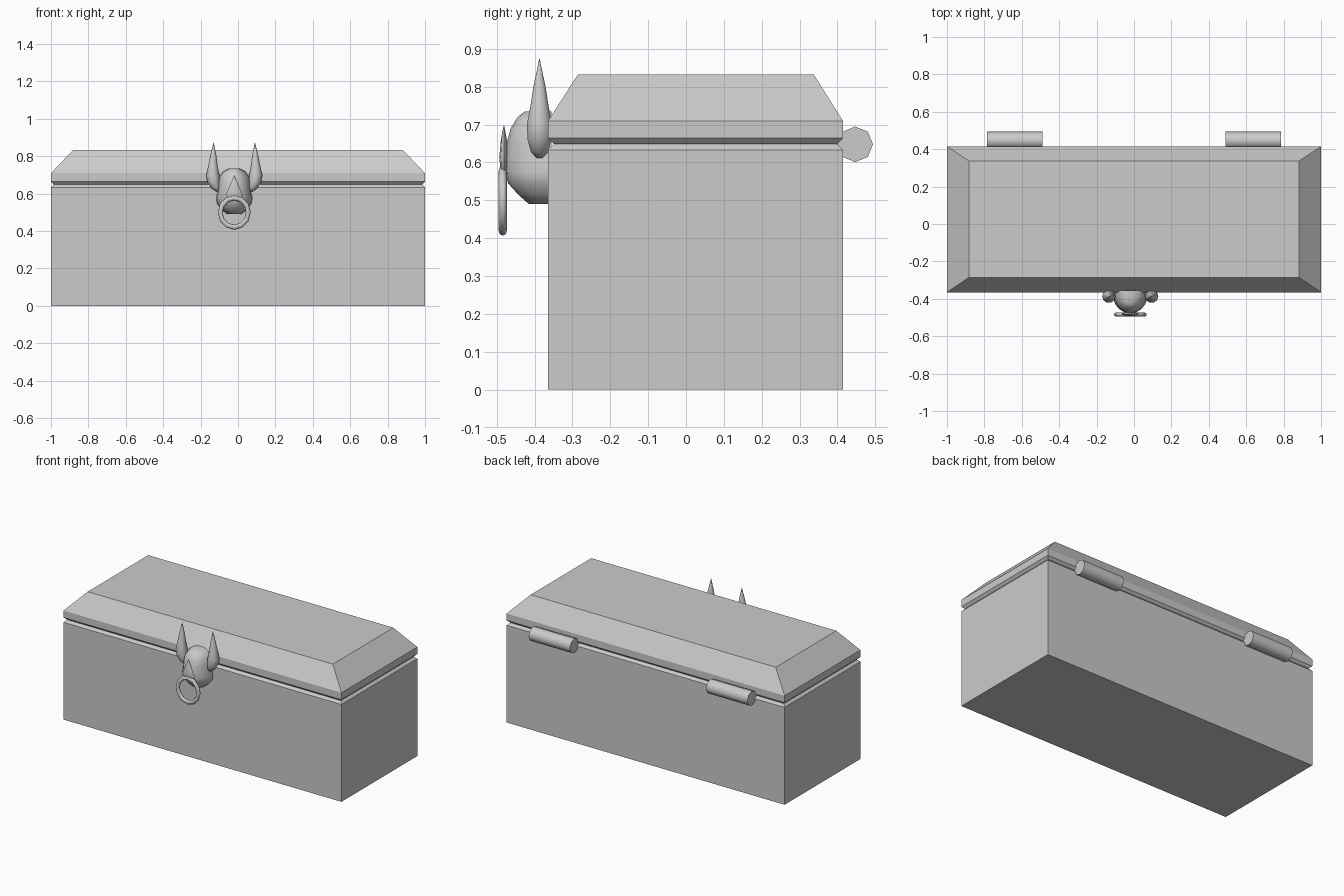
import bpy, bmesh
from math import sin, cos, pi, radians

if "Cube" in bpy.data.objects:
    bpy.data.objects.remove(bpy.data.objects["Cube"])

CX = -0.02  # centre line of the front clasp


def loft(name, rings, smooth=None):
    """Skin a stack of equal-length point rings and cap both ends."""
    bm = bmesh.new()
    vs = [[bm.verts.new(p) for p in r] for r in rings]
    n = len(rings[0])
    for a, b in zip(vs, vs[1:]):
        for i in range(n):
            j = (i + 1) % n
            bm.faces.new((a[i], a[j], b[j], b[i]))
    bm.faces.new(vs[0][::-1])
    bm.faces.new(vs[-1])
    bmesh.ops.recalc_face_normals(bm, faces=bm.faces[:])
    me = bpy.data.meshes.new(name)
    bm.to_mesh(me)
    bm.free()
    ob = bpy.data.objects.new(name, me)
    bpy.context.collection.objects.link(ob)
    if smooth:
        shade(ob, smooth)
    return ob


def shade(ob, angle):
    bpy.ops.object.select_all(action='DESELECT')
    ob.select_set(True)
    bpy.context.view_layer.objects.active = ob
    bpy.ops.object.shade_smooth_by_angle(angle=radians(angle))


def rect(z, dx, front, back):
    return [(-1 + dx, -0.365 + front, z), (1 - dx, -0.365 + front, z),
            (1 - dx, 0.415 - back, z), (-1 + dx, 0.415 - back, z)]


def ellipse(x, y, z, rx, ry, n):
    return [(x + rx * cos(2 * pi * i / n), y + ry * sin(2 * pi * i / n), z)
            for i in range(n)]


# Box and lid, chamfered where they meet to leave a V groove
loft("chest_body", [rect(0, 0, 0, 0), rect(0.633, 0, 0, 0), rect(0.648, 0.015, 0.015, 0.015)])
loft("chest_lid", [rect(0.649, 0.015, 0.015, 0.015), rect(0.664, 0, 0, 0),
                   rect(0.709, 0, 0, 0), rect(0.833, 0.118, 0.08, 0.078)])

# Hinge barrels
for side in (-1, 1):
    barrel = [[(side * x, 0.447 + 0.047 * cos(i * pi / 4), 0.648 + 0.047 * sin(i * pi / 4))
               for i in range(8)] for x in (0.49, 0.787)]
    loft("hinge_right" if side > 0 else "hinge_left", barrel, 50)

# Animal head: half-round sections (height, half width, front y)
sections = [(0.49, 0.04, -0.415), (0.515, 0.068, -0.443), (0.545, 0.092, -0.47),
            (0.575, 0.098, -0.478), (0.61, 0.09, -0.478), (0.65, 0.088, -0.474),
            (0.69, 0.08, -0.463), (0.72, 0.058, -0.445), (0.735, 0.025, -0.425)]
back = -0.355
head = [[(CX - w * cos(pi * i / 10), back + (f - back) * sin(pi * i / 10) ** 0.9, z)
         for i in range(11)] for z, w, f in sections]
loft("clasp_head", head, 50)

# Horns: pointed spindles either side (height, outward offset, radius)
for side in (-1, 1):
    prof = [(0.612, 0.09, 0.008), (0.628, 0.098, 0.024), (0.66, 0.111, 0.033),
            (0.70, 0.115, 0.035), (0.75, 0.114, 0.025), (0.80, 0.112, 0.017),
            (0.84, 0.111, 0.008), (0.873, 0.110, 0.0008)]
    loft("horn_right" if side > 0 else "horn_left",
         [ellipse(CX + side * o, -0.387, z, r, r, 10) for z, o, r in prof], 60)

# Flat nose spike above the ring
spike = [(0.575, 0.03, 0.006), (0.59, 0.046, 0.010), (0.615, 0.036, 0.012),
         (0.66, 0.017, 0.008), (0.697, 0.0008, 0.0008)]
loft("nose_spike", [ellipse(CX, -0.481, z, rx, ry, 8) for z, rx, ry in spike], 60)

# Nose ring
bpy.ops.mesh.primitive_torus_add(major_segments=12, minor_segments=8, major_radius=0.075,
                                 minor_radius=0.013, location=(CX, -0.484, 0.499),
                                 rotation=(pi / 2, 0, 0))
ring = bpy.context.object
ring.name = "nose_ring"
ring.scale = (1, 1.05, 0.85)
shade(ring, 60)

# Centre the whole chest, clasp and hinges on y = 0 as drawn (extent -0.497 to 0.494)
